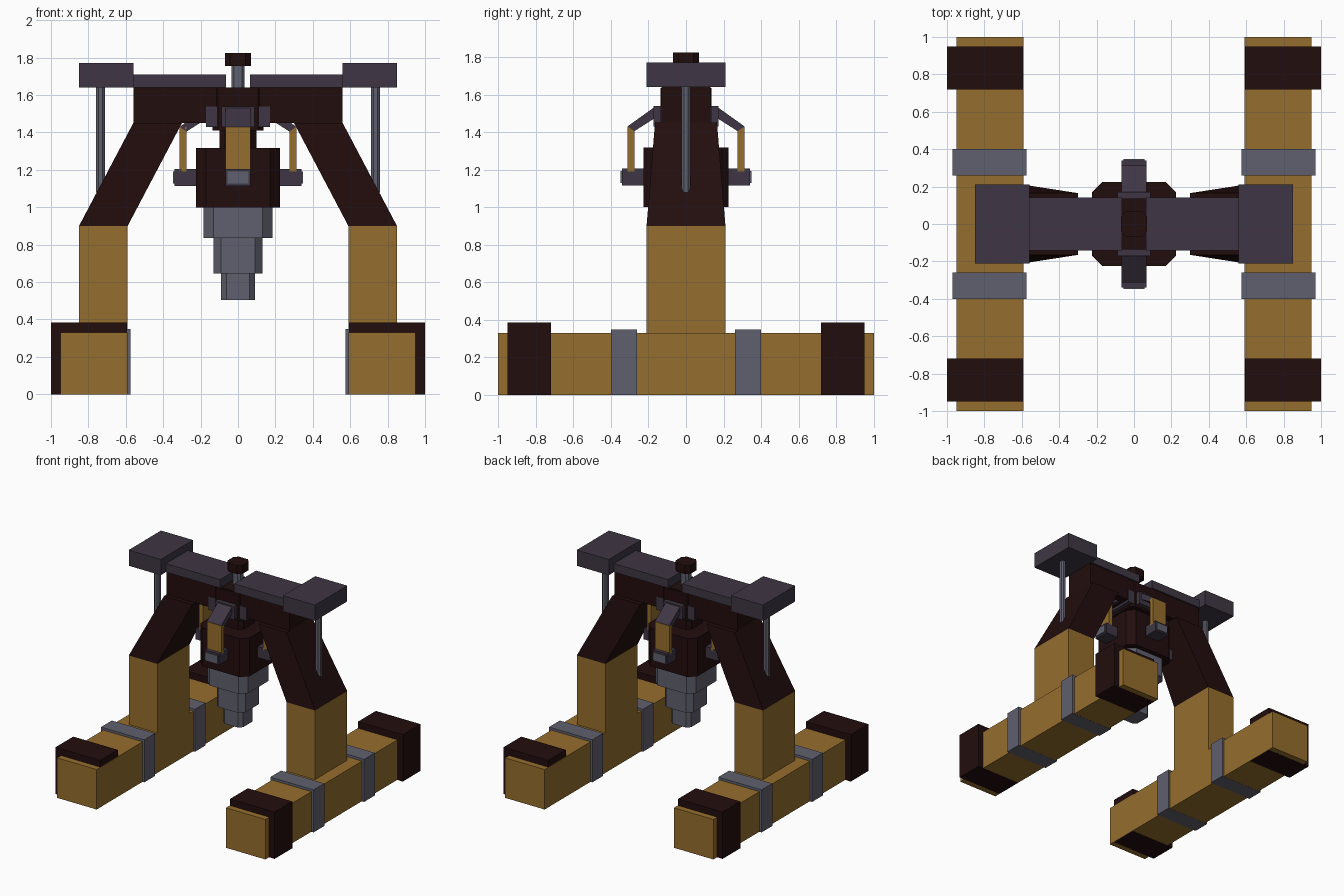
import bpy, bmesh, math
from mathutils import Matrix, Vector

if "Cube" in bpy.data.objects:
    bpy.data.objects.remove(bpy.data.objects["Cube"])


def material(name, rgb):
    m = bpy.data.materials.new(name)
    m.diffuse_color = (*rgb, 1)
    m.use_nodes = True
    m.node_tree.nodes["Principled BSDF"].inputs["Base Color"].default_value = m.diffuse_color
    return m


OCHRE = material("ochre", (0.30, 0.155, 0.026))
BROWN = material("dark brown", (0.016, 0.004, 0.004))
PURPLE = material("purple grey", (0.049, 0.037, 0.058))
GREY = material("steel grey", (0.117, 0.117, 0.156))


def loft(name, sections, mat, turn=0.0):
    """Solid through matching closed sections."""
    bm = bmesh.new()
    rot = Matrix.Rotation(turn, 3, 'Z')
    rings = [[bm.verts.new(rot @ Vector(p)) for p in s] for s in sections]
    n = len(rings[0])
    for a, b in zip(rings, rings[1:]):
        for i in range(n):
            j = (i + 1) % n
            bm.faces.new((a[i], a[j], b[j], b[i]))
    bm.faces.new(rings[0][::-1])
    bm.faces.new(rings[-1])
    bmesh.ops.recalc_face_normals(bm, faces=bm.faces)
    me = bpy.data.meshes.new(name)
    bm.to_mesh(me)
    bm.free()
    me.materials.append(mat)
    ob = bpy.data.objects.new(name, me)
    bpy.context.collection.objects.link(ob)
    return ob


def rect(x0, x1, y0, y1, z):
    return [(x0, y0, z), (x1, y0, z), (x1, y1, z), (x0, y1, z)]


def box(name, x, y, z, mat, turn=0.0):
    return loft(name, [rect(*x, *y, z[0]), rect(*x, *y, z[1])], mat, turn)


def chamfered(name, r, c, z0, z1, mat, centre=(0, 0)):
    """Square post with cut corners."""
    k = r - c
    pts = [(r, -k), (r, k), (k, r), (-k, r), (-r, k), (-r, -k), (-k, -r), (k, -r)]
    return loft(name, [[(centre[0] + px, centre[1] + py, z) for px, py in pts]
                       for z in (z0, z1)], mat)


def span(s, a, b):
    return tuple(sorted((s * a, s * b)))


# both halves of the gantry
for s, side in ((-1, "left"), (1, "right")):
    box(f"{side}_foot_beam", span(s, 0.59, 0.95), (-1, 1), (0, 0.33), OCHRE)
    for t, end in ((-1, "front"), (1, "back")):
        box(f"{side}_{end}_foot_cap", span(s, 0.593, 1.0), span(t, 0.72, 0.95),
            (-0.001, 0.385), BROWN)
        box(f"{side}_{end}_foot_band", span(s, 0.575, 0.97), span(t, 0.26, 0.40),
            (-0.001, 0.35), GREY)
    box(f"{side}_lower_leg", span(s, 0.59, 0.85), (-0.21, 0.21), (0.33, 0.9), OCHRE)
    loft(f"{side}_sloped_leg", [rect(*span(s, 0.59, 0.85), -0.21, 0.21, 0.9),
                                rect(*span(s, 0.30, 0.56), -0.165, 0.165, 1.45)], BROWN)
    box(f"{side}_top_plate", span(s, 0.065, 0.56), (-0.142, 0.142), (1.64, 1.71), PURPLE)
    box(f"{side}_top_block", span(s, 0.558, 0.85), (-0.21, 0.21), (1.64, 1.77), PURPLE)
    chamfered(f"{side}_side_rod", 0.023, 0.013, 1.08, 1.65, GREY, (s * 0.735, 0))

# crossbeam and central drill
box("crossbeam", (-0.56, 0.56), (-0.13, 0.13), (1.45, 1.64), BROWN)
chamfered("drill_hub", 0.137, 0.03, 1.41, 1.635, BROWN)
chamfered("drill_neck", 0.1, 0.03, 1.3, 1.42, BROWN)
chamfered("drill_body", 0.225, 0.055, 1.0, 1.317, BROWN)
chamfered("drill_upper_stage", 0.185, 0.053, 0.835, 1.0, GREY)
chamfered("drill_middle_stage", 0.13, 0.04, 0.647, 0.835, GREY)
chamfered("drill_tip", 0.09, 0.028, 0.503, 0.647, GREY)
chamfered("top_shaft", 0.036, 0.015, 1.6, 1.76, GREY)
chamfered("top_knob", 0.07, 0.03, 1.755, 1.825, BROWN)

# four clamps around the drill
W = 0.066
for i, side in enumerate(("right", "back", "left", "front")):
    a = i * math.pi / 2
    bw = 0.088 if i % 2 else 0.136
    box(f"{side}_clamp_bracket", (0.11, 0.172), (-bw, bw), (1.43, 1.54), PURPLE, a)
    arm = [(0.165, 1.475), (0.275, 1.405), (0.312, 1.43), (0.165, 1.535)]
    loft(f"{side}_clamp_arm", [[(x, y, z) for x, z in arm] for y in (-W, W)], PURPLE, a)
    box(f"{side}_clamp_strip", (0.275, 0.312), (-W, W), (1.19, 1.428), OCHRE, a)
    box(f"{side}_clamp_block", (0.22, 0.34), (-W, W), (1.115, 1.205), PURPLE, a)
    box(f"{side}_clamp_plate", (0.339, 0.348), (-0.055, 0.055), (1.128, 1.192), GREY, a)
